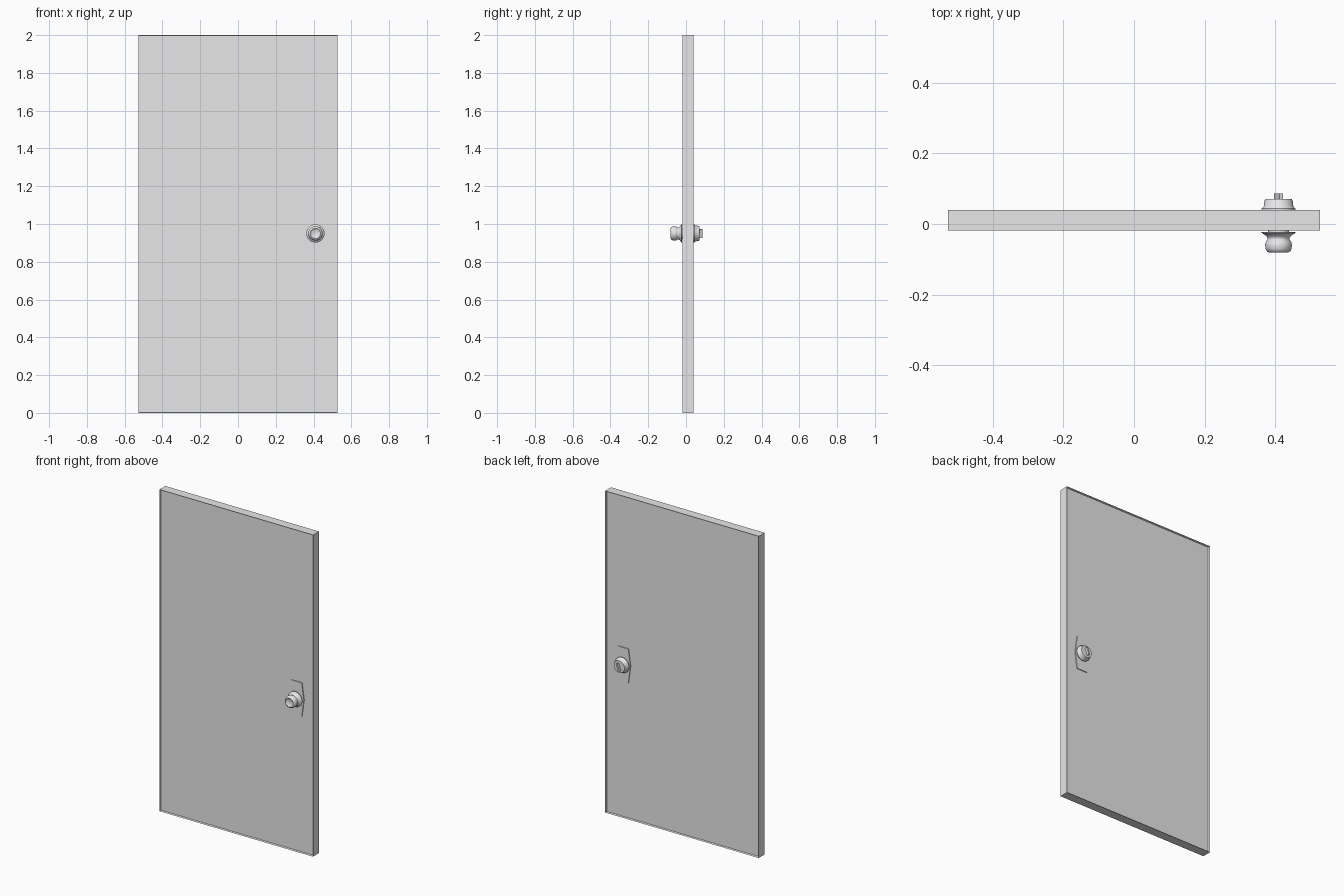
import bpy, bmesh, math
from mathutils import Matrix

cube = bpy.data.objects.get("Cube")
if cube:
    bpy.data.objects.remove(cube, do_unlink=True)

FRONT, BACK = -0.018, 0.04      # rim faces of the door
RECESS = 0.013                  # depth of the panel behind the rim
KNOB_X, KNOB_Z = 0.41, 0.95

grey = bpy.data.materials.new("plain grey")
grey.use_nodes = True
grey.diffuse_color = (0.8, 0.8, 0.8, 1)
grey.node_tree.nodes["Principled BSDF"].inputs["Base Color"].default_value = (0.8, 0.8, 0.8, 1)


def add_object(name, bm, smooth=False):
    bmesh.ops.recalc_face_normals(bm, faces=bm.faces)
    mesh = bpy.data.meshes.new(name)
    bm.to_mesh(mesh)
    bm.free()
    mesh.materials.append(grey)
    obj = bpy.data.objects.new(name, mesh)
    bpy.context.collection.objects.link(obj)
    if smooth:
        bpy.ops.object.select_all(action="DESELECT")
        obj.select_set(True)
        bpy.context.view_layer.objects.active = obj
        bpy.ops.object.shade_smooth_by_angle(angle=math.radians(40))
    return obj


def box(bm, size, centre, turn=0):
    matrix = (Matrix.Translation(centre) @ Matrix.Rotation(turn, 4, "Y")
              @ Matrix.Diagonal((*size, 1)))
    bmesh.ops.create_cube(bm, size=1, matrix=matrix)


def turned(name, profile, steps=32):
    """Spin (radius, y) points round the knob axis."""
    bm = bmesh.new()
    verts = [bm.verts.new((KNOB_X + r, y, KNOB_Z)) for r, y in profile]
    edges = [bm.edges.new(pair) for pair in zip(verts, verts[1:])]
    bmesh.ops.spin(bm, geom=verts + edges, cent=(KNOB_X, 0, KNOB_Z),
                   axis=(0, 1, 0), angle=math.tau, steps=steps)
    bmesh.ops.remove_doubles(bm, verts=bm.verts, dist=0.0001)
    return add_object(name, bm, smooth=True)


# Door slab with a thin raised rim on both faces
bm = bmesh.new()
box(bm, (1.056, BACK - FRONT, 2), (0, (FRONT + BACK) / 2, 1))
bm.normal_update()
panels = [f for f in bm.faces if abs(f.normal.y) > 0.9]
bmesh.ops.inset_individual(bm, faces=panels, thickness=0.003)
for face in panels:
    shift = -RECESS * face.normal.y
    bmesh.ops.translate(bm, verts=face.verts, vec=(0, shift, 0))
add_object("door_panel", bm)

# Narrow backing plates, widened at the knob
outline = [(0.035, 0.105), (0.05, 0), (0.035, -0.105),
           (-0.035, -0.105), (-0.05, 0), (-0.035, 0.105)]
for name, y, direction in (("front_plate", FRONT + RECESS, -1),
                           ("back_plate", BACK - RECESS, 1)):
    bm = bmesh.new()
    face = bm.faces.new([bm.verts.new((KNOB_X + x, y, KNOB_Z + z)) for x, z in outline])
    top = bmesh.ops.extrude_face_region(bm, geom=[face])["geom"]
    bmesh.ops.translate(bm, verts=[v for v in top if isinstance(v, bmesh.types.BMVert)],
                        vec=(0, direction * 0.005, 0))
    add_object(name, bm)

# Front knob: flange, waist, rounded grip and dished end
turned("front_knob", [
    (0, -0.005), (0.03, -0.005), (0.03, -0.022), (0.048, -0.022), (0.048, -0.025),
    (0.036, -0.033), (0.031, -0.039), (0.031, -0.044), (0.036, -0.051),
    (0.038, -0.060), (0.037, -0.070), (0.033, -0.078), (0.027, -0.081),
    (0.023, -0.078), (0.019, -0.075), (0, -0.075)])

# Back rosette
turned("back_rosette", [
    (0, 0.025), (0.03, 0.025), (0.03, 0.04), (0.048, 0.04), (0.048, 0.044),
    (0.042, 0.05), (0.040, 0.066), (0.037, 0.071), (0, 0.071)])

# Tilted thumb turn
bm = bmesh.new()
box(bm, (0.01, 0.02, 0.047), (KNOB_X, 0.077, KNOB_Z), math.radians(20))
add_object("thumb_turn", bm)
